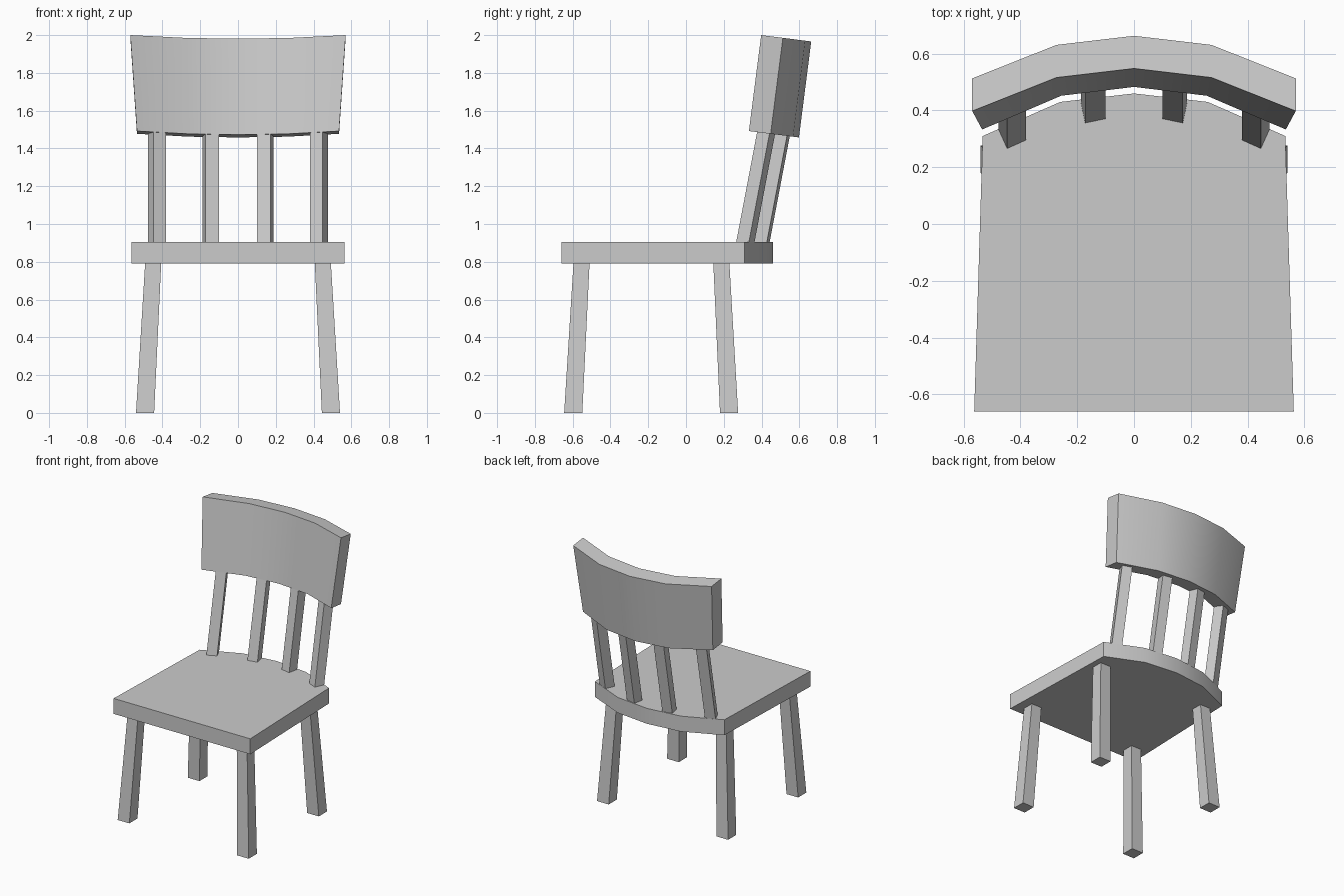
import bpy
import bmesh
from mathutils import Vector

if "Cube" in bpy.data.objects:
    bpy.data.objects.remove(bpy.data.objects["Cube"])


def loft(name, bottom, top, mirror=False, smooth=False):
    """Solid between two matching rings of (x, y, z) points."""
    bm = bmesh.new()
    low = [bm.verts.new(p) for p in bottom]
    high = [bm.verts.new(p) for p in top]
    bm.faces.new(low[::-1])
    bm.faces.new(high)
    n = len(low)
    for i in range(n):
        j = (i + 1) % n
        bm.faces.new((low[i], low[j], high[j], high[i]))
    bmesh.ops.recalc_face_normals(bm, faces=bm.faces)
    mesh = bpy.data.meshes.new(name)
    bm.to_mesh(mesh)
    bm.free()
    obj = bpy.data.objects.new(name, mesh)
    bpy.context.collection.objects.link(obj)
    if mirror:
        obj.modifiers.new("Mirror", 'MIRROR').use_axis[0] = True
    if smooth:
        bpy.ops.object.select_all(action='DESELECT')
        bpy.context.view_layer.objects.active = obj
        obj.select_set(True)
        bpy.ops.object.shade_smooth_by_angle(angle=0.6)
    return obj


def square(x, y, z, size):
    h = size / 2
    return [(x - h, y - h, z), (x + h, y - h, z), (x + h, y + h, z), (x - h, y + h, z)]


def arc(half):
    """Mirror a half curve (outside to centre) into a full left-to-right curve."""
    return [(-x, y) for x, y in half] + half[-2::-1]


# Seat with a bowed rear edge
outline = [(0.563, -0.66), (-0.563, -0.66)] + arc([(0.533, 0.31), (0.26, 0.43), (0, 0.46)])
loft("seat", [(x, y, 0.79) for x, y in outline], [(x, y, 0.905) for x, y in outline], smooth=True)

# Splayed, tapered legs
for name, y_foot, y_top in (("front_legs", -0.597, -0.553), ("rear_legs", 0.228, 0.187)):
    loft(name, square(0.492, y_foot, 0, 0.096), square(0.449, y_top, 0.795, 0.085), mirror=True)

# Leaning back slats, each turned to follow the curve
LEAN = Vector((0, 0.19, 1))
for name, a, b in (("inner_slats", (0.10, 0.37), (0.172, 0.355)),
                   ("outer_slats", (0.38, 0.295), (0.447, 0.265))):
    a, b = Vector(a), Vector(b)
    side = Vector((a.y - b.y, b.x - a.x))
    ring = [Vector((p.x, p.y, 0.9)) for p in (a, b, b + side, a + side)]
    loft(name, ring, [p + LEAN * 0.61 for p in ring], mirror=True)


# Curved, leaning top panel
def panel_ring(half, z_front):
    front = arc(half)
    back = [(x, y + 0.115) for x, y in front][::-1]
    y0 = half[0][1]
    return [(x, y, z_front - 0.127 * (y - y0)) for x, y in front + back]


loft("back_panel",
     panel_ring([(0.535, 0.333), (0.256, 0.452), (0, 0.483)], 1.492),
     panel_ring([(0.57, 0.398), (0.273, 0.516), (0, 0.548)], 2.0), smooth=True)
